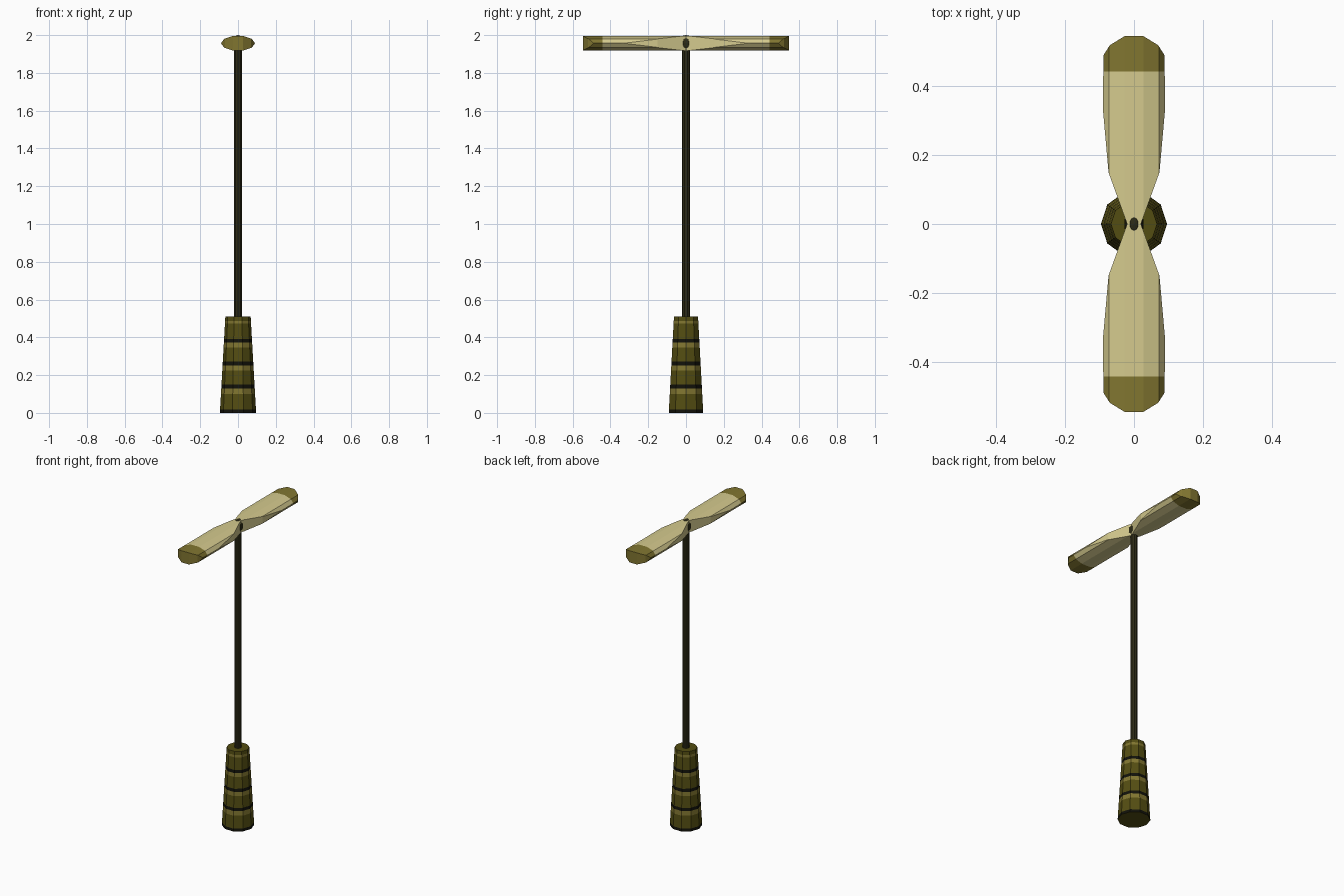
import bpy, bmesh, math
from mathutils import Matrix, Vector

if "Cube" in bpy.data.objects:
    bpy.data.objects.remove(bpy.data.objects["Cube"])


def mat(name, r, g, b):
    m = bpy.data.materials.new(name)
    m.diffuse_color = (r, g, b, 1)
    m.use_nodes = True
    m.node_tree.nodes["Principled BSDF"].inputs["Base Color"].default_value = m.diffuse_color
    return m


CREAM = mat("cream", 0.66, 0.59, 0.27)
TAN = mat("dark_tan", 0.22, 0.18, 0.03)
OLIVE = mat("olive", 0.088, 0.075, 0.006)
BLACK = mat("black", 0.006, 0.006, 0.003)
DARK = mat("dark_brown", 0.026, 0.024, 0.008)


def make(name, bm, mats):
    bmesh.ops.recalc_face_normals(bm, faces=bm.faces)
    me = bpy.data.meshes.new(name)
    bm.to_mesh(me)
    bm.free()
    for m in mats:
        me.materials.append(m)
    ob = bpy.data.objects.new(name, me)
    bpy.context.collection.objects.link(ob)
    return ob


# Handle: ten-sided tapered grip, each ring is (top height, material)
RINGS = [(0.018, 1), (0.10, 0), (0.13, 2), (0.15, 1), (0.225, 0), (0.252, 2),
         (0.272, 1), (0.347, 0), (0.372, 2), (0.392, 1), (0.472, 0),
         (0.487, 2), (0.51, 0)]
N = 10
bm = bmesh.new()


def ring(z):
    r = 0.096 - 0.029 * z / 0.51
    return [bm.verts.new((r * math.cos(math.tau * i / N),
                          r * math.sin(math.tau * i / N), z)) for i in range(N)]


low = ring(0)
bm.faces.new(low).material_index = 0
for z, idx in RINGS:
    high = ring(z)
    for i in range(N):
        j = (i + 1) % N
        bm.faces.new((low[i], low[j], high[j], high[i])).material_index = idx
    low = high
bm.faces.new(low).material_index = 0
make("handle", bm, [OLIVE, BLACK, TAN])

# Pole
bm = bmesh.new()
bmesh.ops.create_cone(bm, cap_ends=True, segments=10, radius1=0.022, radius2=0.022,
                      depth=1.43, matrix=Matrix.Translation((0, 0, 1.215)))
make("pole", bm, [DARK])

# Hub ball
ZC = 1.957
bm = bmesh.new()
bmesh.ops.create_uvsphere(bm, u_segments=10, v_segments=8, radius=0.043,
                          matrix=Matrix.Translation((0, 0, ZC)) @ Matrix.Diagonal((0.68, 1, 1, 1)))
make("hub", bm, [DARK])

# Blade: ten-sided lens bar along y, trimmed by the plan outline, then mirrored
PLAN = [(0.02, 0), (0.074, 0.15), (0.09, 0.33), (0.089, 0.49), (0.07, 0.52), (0.027, 0.546)]
bm = bmesh.new()
ends = [[bm.verts.new((0.09 * math.cos(math.tau * i / N), y,
                       ZC + 0.04 * math.sin(math.tau * i / N))) for i in range(N)]
        for y in (0, 0.546)]
for i in range(N):
    j = (i + 1) % N
    bm.faces.new((ends[0][i], ends[0][j], ends[1][j], ends[1][i]))
bm.faces.new(ends[0])
bm.faces.new(ends[1])


def cut(co, no, clear):
    res = bmesh.ops.bisect_plane(bm, geom=bm.verts[:] + bm.edges[:] + bm.faces[:],
                                 dist=1e-6, plane_co=co, plane_no=no, clear_outer=clear)
    if clear:
        edges = [e for e in bm.edges if e.is_boundary]
        if edges:
            bmesh.ops.holes_fill(bm, edges=edges, sides=0)


for (x0, y0), (x1, y1) in zip(PLAN, PLAN[1:]):
    for s in (1, -1):
        cut(Vector((s * x0, y0, ZC)), Vector((s * (y1 - y0), x0 - x1, 0)).normalized(), True)
cut(Vector((0, 0.443, ZC)), Vector((0, 1, 0)), False)
# Dark tips beyond the cut, and drop the hidden middle face
bm.normal_update()
for f in bm.faces:
    f.material_index = 1 if f.calc_center_median().y > 0.443 else 0
inner = [f for f in bm.faces if all(abs(v.co.y) < 1e-5 for v in f.verts)]
bmesh.ops.delete(bm, geom=inner, context='FACES_ONLY')
blade = make("propeller", bm, [CREAM, TAN])
mod = blade.modifiers.new("mirror", 'MIRROR')
mod.use_axis = (False, True, False)
